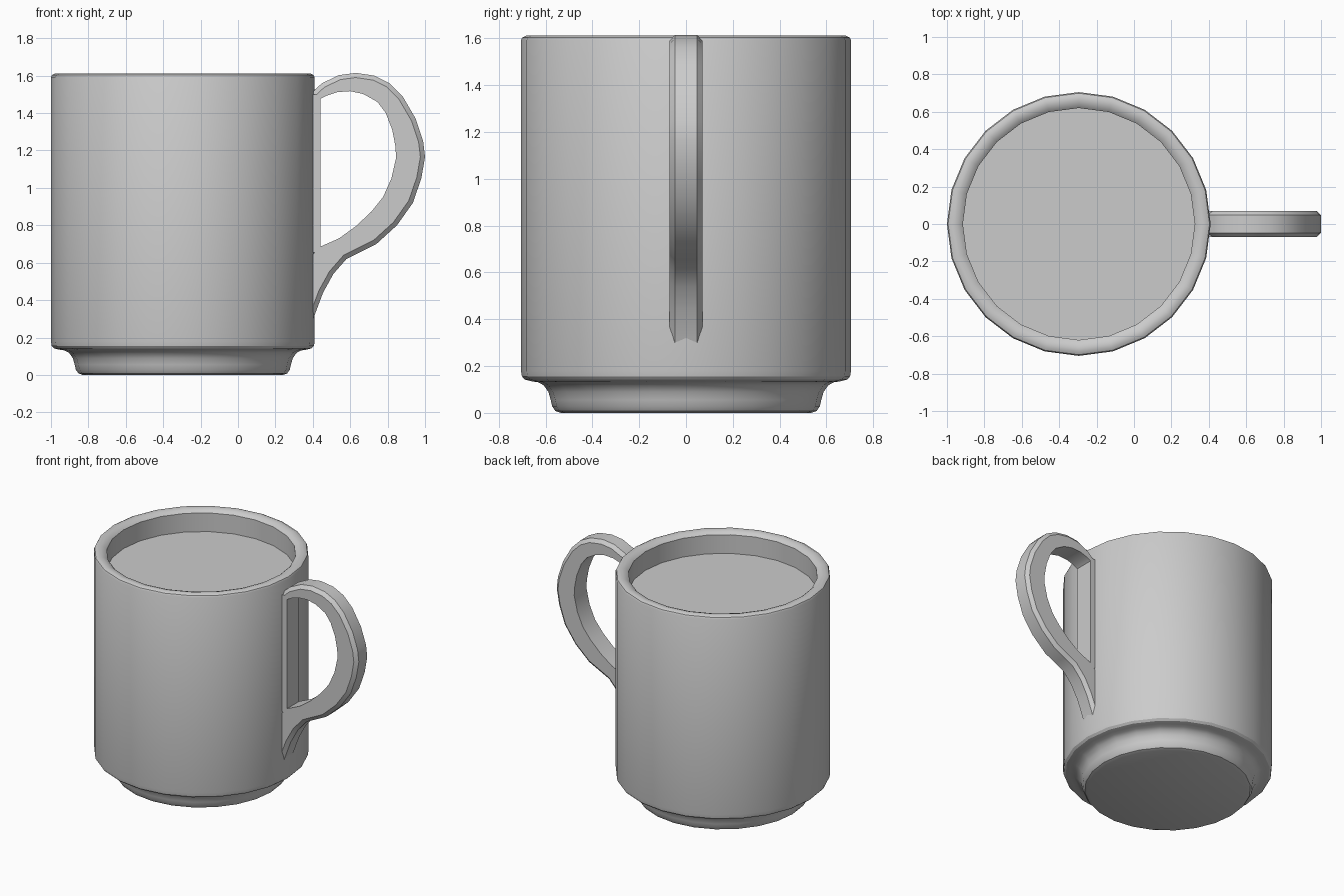
import bpy, bmesh, math
from mathutils import Vector

if "Cube" in bpy.data.objects:
    bpy.data.objects.remove(bpy.data.objects["Cube"], do_unlink=True)

CENTRE_X = -0.295
SIDES = 24

grey = bpy.data.materials.new("plain grey")
grey.use_nodes = True
colour = (0.6, 0.6, 0.6, 1)
grey.diffuse_color = colour
grey.node_tree.nodes["Principled BSDF"].inputs["Base Color"].default_value = colour


def finish(name, bm, angle=32):
    bmesh.ops.recalc_face_normals(bm, faces=bm.faces)
    mesh = bpy.data.meshes.new(name)
    bm.to_mesh(mesh)
    bm.free()
    obj = bpy.data.objects.new(name, mesh)
    bpy.context.collection.objects.link(obj)
    mesh.materials.append(grey)
    bpy.ops.object.select_all(action="DESELECT")
    obj.select_set(True)
    bpy.context.view_layer.objects.active = obj
    bpy.ops.object.shade_smooth_by_angle(angle=math.radians(angle))
    return obj


def skin(bm, rings):
    """Join closed rings of points into a capped tube."""
    loops = [[bm.verts.new(p) for p in ring] for ring in rings]
    for a, b in zip(loops, loops[1:]):
        n = len(a)
        for i in range(n):
            j = (i + 1) % n
            bm.faces.new((a[i], a[j], b[j], b[i]))
    bm.faces.new(loops[0])
    bm.faces.new(loops[-1])


def circle(r, z):
    return [(CENTRE_X + r * math.cos(math.tau * i / SIDES),
             r * math.sin(math.tau * i / SIDES), z) for i in range(SIDES)]


# Cup: foot, cove, wall, rounded rim, then down the inside
profile = [
    (0.535, 0), (0.558, 0.008), (0.572, 0.028), (0.578, 0.055),
    (0.588, 0.09), (0.608, 0.118), (0.632, 0.131), (0.66, 0.135),
    (0.688, 0.142), (0.701, 0.156), (0.705, 0.18),
    (0.705, 1.592), (0.699, 1.604), (0.683, 1.612), (0.66, 1.612),
    (0.636, 1.604), (0.62, 1.59), (0.62, 0.2),
]
bm = bmesh.new()
skin(bm, [circle(r, z) for r, z in profile])
finish("cup", bm)

# Drink: flat disc filling the cup
bm = bmesh.new()
skin(bm, [circle(0.62, 1.44), circle(0.62, 1.455)])
finish("drink", bm)

# Handle: outer point and inner point at each station, from the rim down
stations = [
    (0.36, 1.46, 0.36, 1.40), (0.41, 1.525, 0.44, 1.475),
    (0.45, 1.56, 0.47, 1.492), (0.54, 1.603, 0.53, 1.512),
    (0.63, 1.615, 0.60, 1.517), (0.73, 1.60, 0.67, 1.502),
    (0.81, 1.56, 0.745, 1.46), (0.88, 1.49, 0.79, 1.40),
    (0.95, 1.37, 0.825, 1.31), (0.99, 1.25, 0.842, 1.22),
    (1.0, 1.165, 0.845, 1.16), (0.98, 1.05, 0.82, 1.05),
    (0.935, 0.92, 0.775, 0.95), (0.85, 0.80, 0.713, 0.873),
    (0.74, 0.70, 0.63, 0.795), (0.65, 0.655, 0.54, 0.73),
    (0.58, 0.62, 0.44, 0.686), (0.51, 0.54, 0.36, 0.60),
    (0.455, 0.44, 0.36, 0.48), (0.41, 0.32, 0.36, 0.36),
    (0.385, 0.24, 0.36, 0.27),
]
HALF, FLAT, CHAMFER = 0.07, 0.048, 0.025
outer = [Vector(s[:2]) for s in stations]
rings = []
for k, (ox, oz, ix, iz) in enumerate(stations):
    t = (outer[min(k + 1, len(outer) - 1)] - outer[max(k - 1, 0)]).normalized()
    cx, cz = ox + t.y * CHAMFER, oz - t.x * CHAMFER
    rings.append([(ox, -FLAT, oz), (ox, FLAT, oz), (cx, HALF, cz),
                  (ix, HALF, iz), (ix, -HALF, iz), (cx, -HALF, cz)])
bm = bmesh.new()
skin(bm, rings)
finish("handle", bm)

# Strip that joins the handle ends along the cup wall
bm = bmesh.new()
skin(bm, [[(x, y, z) for x, y in ((0.36, -HALF), (0.44, -HALF),
                                  (0.44, HALF), (0.36, HALF))]
          for z in (0.655, 1.5)])
finish("handle_strip", bm)
